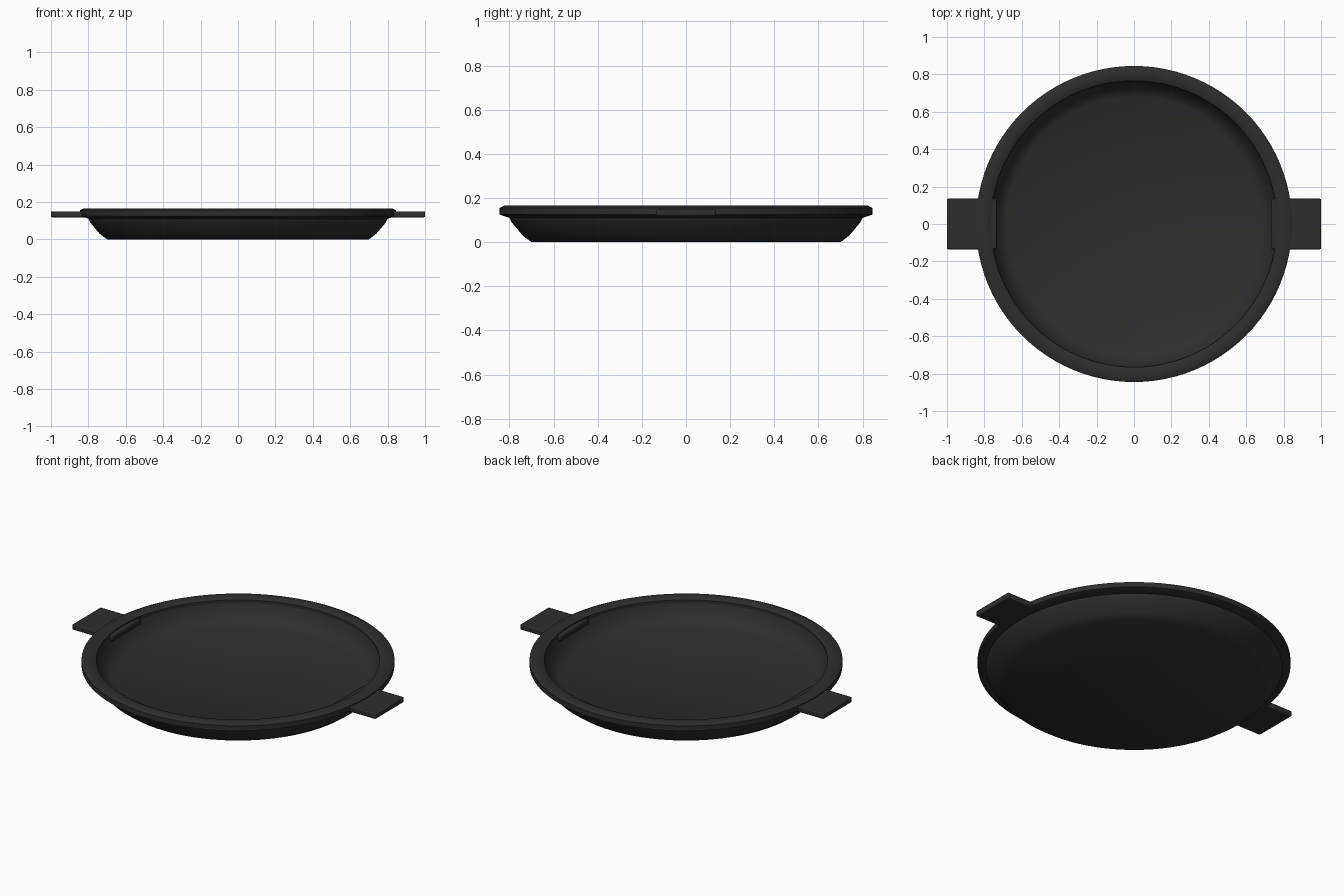
import bpy, bmesh, math

if "Cube" in bpy.data.objects:
    bpy.data.objects.remove(bpy.data.objects["Cube"])

iron = bpy.data.materials.new("dark_iron")
iron.diffuse_color = (0.025, 0.028, 0.026, 1)
iron.use_nodes = True
iron.node_tree.nodes["Principled BSDF"].inputs["Base Color"].default_value = iron.diffuse_color


def finish(bm, name, angle):
    bmesh.ops.recalc_face_normals(bm, faces=bm.faces)
    mesh = bpy.data.meshes.new(name)
    bm.to_mesh(mesh)
    bm.free()
    mesh.materials.append(iron)
    ob = bpy.data.objects.new(name, mesh)
    bpy.context.collection.objects.link(ob)
    bpy.ops.object.select_all(action='DESELECT')
    ob.select_set(True)
    bpy.context.view_layer.objects.active = ob
    bpy.ops.object.shade_smooth_by_angle(angle=math.radians(angle))
    return ob


def lathe(name, profile, closed=False, steps=96, angle=60):
    bm = bmesh.new()
    vs = [bm.verts.new((r, 0, z)) for r, z in profile]
    edges = [bm.edges.new(p) for p in zip(vs, vs[1:])]
    if closed:
        edges.append(bm.edges.new((vs[-1], vs[0])))
    bmesh.ops.spin(bm, geom=vs + edges, cent=(0, 0, 0), axis=(0, 0, 1),
                   angle=math.tau, steps=steps)
    bmesh.ops.remove_doubles(bm, verts=bm.verts, dist=1e-4)
    return finish(bm, name, angle)


# Shallow dish: underside, flared wall, then inner wall and floor
lathe("pan_body", [(0, 0), (0.70, 0), (0.74, 0.03), (0.79, 0.09), (0.80, 0.11),
                   (0.805, 0.15), (0.77, 0.15), (0.76, 0.125), (0.745, 0.09),
                   (0.715, 0.055), (0.68, 0.035), (0, 0.03)])

# Thick rolled rim
lathe("rim", [(0.80, 0.11), (0.845, 0.125), (0.845, 0.155), (0.825, 0.165),
              (0.785, 0.165), (0.765, 0.155), (0.765, 0.125), (0.785, 0.115)],
      closed=True)

# Flat side handles, running through the wall to short inner tabs
for side, label in ((-1, "left"), (1, "right")):
    bm = bmesh.new()
    bmesh.ops.create_cube(bm, size=1)
    for v in bm.verts:
        v.co = (side * 0.8675 + v.co.x * 0.265, v.co.y * 0.27, 0.134 + v.co.z * 0.032)
    ob = finish(bm, label + "_handle", 30)
    bevel = ob.modifiers.new("soft_edges", 'BEVEL')
    bevel.width = 0.006
    bevel.segments = 2
